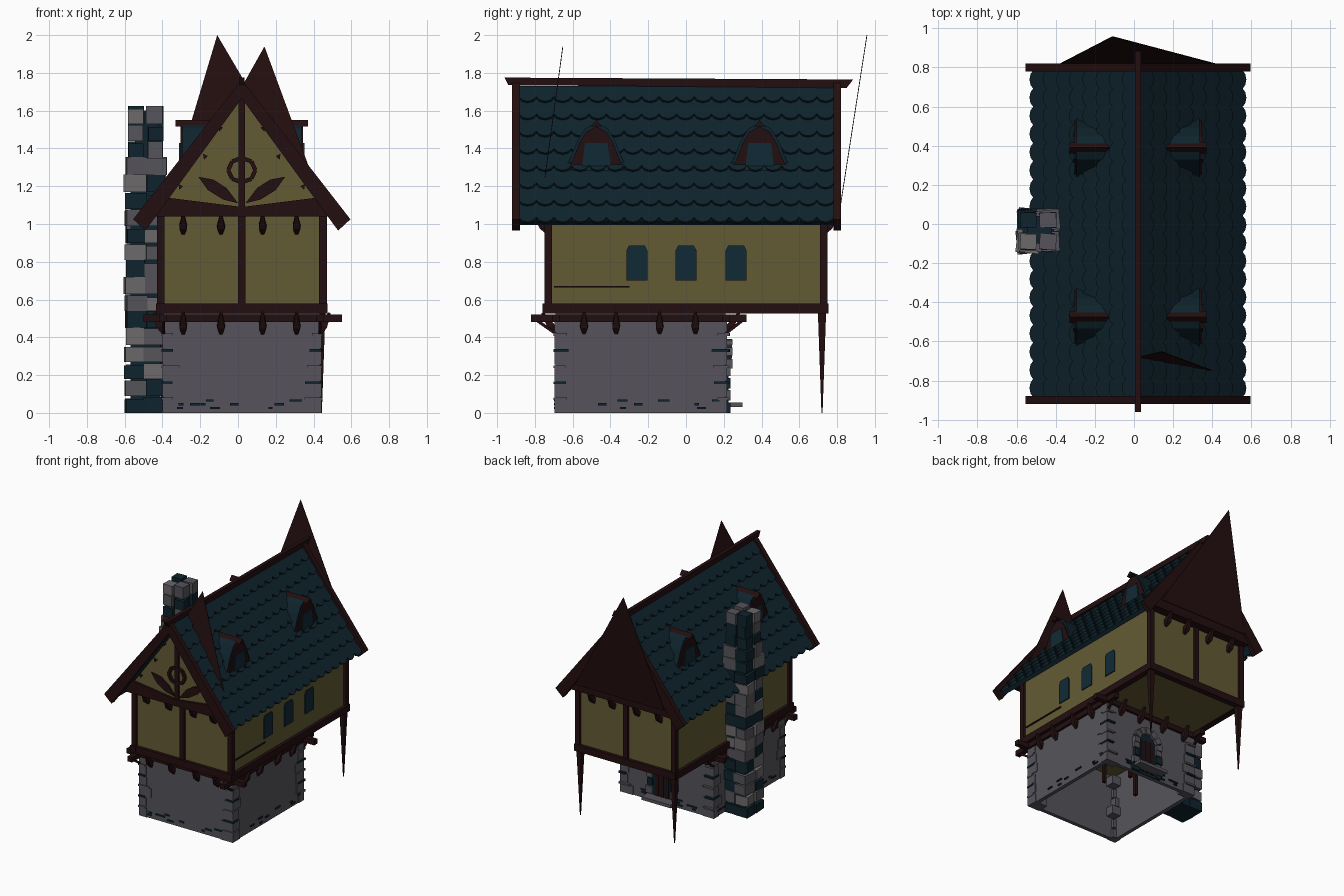
import bpy, bmesh, math, random
from mathutils import Vector, Matrix

random.seed(4)
if "Cube" in bpy.data.objects:
    bpy.data.objects.remove(bpy.data.objects["Cube"])


def material(name, *rgb):
    m = bpy.data.materials.new(name)
    m.use_nodes = True
    m.diffuse_color = (*rgb, 1)
    m.node_tree.nodes["Principled BSDF"].inputs["Base Color"].default_value = (*rgb, 1)
    return m


PLASTER = material("ochre plaster", .125, .105, .034)
STONE = material("grey stone", .092, .088, .104)
PALE = material("pale stone", .15, .14, .145)
WOOD = material("dark brown timber", .017, .0045, .005)
SLATE = material("dark teal slate", .0045, .017, .026)
GLASS = material("teal glass", .005, .023, .036)

CX = .02                      # ridge line
WALL_X, WALL_Y = (-.41, .45), (-.73, .73)
BASE_X, BASE_Y = (-.395, .435), (-.69, .21)
STRUT_X = (-.29, -.09, .13, .31)


class Part:
    """Collects simple solids into one named object."""

    def __init__(self, name, *mats):
        self.name, self.mats, self.bm = name, mats, bmesh.new()

    def solid(self, points, faces, mat=0):
        vs = [self.bm.verts.new(p) for p in points]
        for f in faces:
            self.bm.faces.new([vs[i] for i in f]).material_index = mat

    def box(self, xs, ys, zs, mat=0, turn=0):
        mid = Vector([sum(r) / 2 for r in (xs, ys, zs)])
        size = [abs(r[1] - r[0]) for r in (xs, ys, zs)]
        matrix = Matrix.Translation(mid) @ Matrix.Rotation(turn, 4, 'Z') @ Matrix.Diagonal((*size, 1))
        made = bmesh.ops.create_cube(self.bm, size=1, matrix=matrix)
        for f in {f for v in made["verts"] for f in v.link_faces}:
            f.material_index = mat

    def prism(self, axis, profile, lo, hi, mat=0):
        """Extrude an (across, z) profile along x or y."""
        n = len(profile)
        pts = [(d, a, z) if axis == 'x' else (a, d, z) for d in (lo, hi) for a, z in profile]
        sides = [(i, (i + 1) % n, n + (i + 1) % n, n + i) for i in range(n)]
        self.solid(pts, [range(n), range(2 * n - 1, n - 1, -1)] + sides, mat)

    def taper(self, a, b, ra, rb, mat=0):
        """Square bar from a to b with changing half width."""
        a, b = Vector(a), Vector(b)
        q = (b - a).to_track_quat('Z', 'Y')
        ring = [(-1, -1), (1, -1), (1, 1), (-1, 1)]
        pts = [p + q @ Vector((u * r, v * r, 0)) for p, r in ((a, ra), (b, rb)) for u, v in ring]
        sides = [(i, (i + 1) % 4, 4 + (i + 1) % 4, 4 + i) for i in range(4)]
        self.solid(pts, [(3, 2, 1, 0), (4, 5, 6, 7)] + sides, mat)

    def done(self):
        bmesh.ops.recalc_face_normals(self.bm, faces=self.bm.faces)
        me = bpy.data.meshes.new(self.name)
        self.bm.to_mesh(me)
        self.bm.free()
        for m in self.mats:
            me.materials.append(m)
        ob = bpy.data.objects.new(self.name, me)
        bpy.context.collection.objects.link(ob)


def mirrored(profile):
    return [(2 * CX - x, z) for x, z in profile]


# Stone ground floor: four thin walls, open below
p = Part("ground_floor_walls", STONE)
t = .03
for x in (BASE_X[0], BASE_X[1] - t):
    p.box((x, x + t), BASE_Y, (0, .53))
for y in (BASE_Y[0], BASE_Y[1] - t):
    p.box((BASE_X[0] + t, BASE_X[1] - t), (y, y + t), (0, .53))
p.done()

# Corner stones and loose shards along the foot
p = Part("corner_stones", STONE, SLATE)
for i, x in enumerate(BASE_X):
    for j, y in enumerate(BASE_Y):
        sx, sy = 1 - 2 * i, 1 - 2 * j
        for k in range(6):
            z, a, b = k * .085, random.uniform(.05, .11), random.uniform(.05, .11)
            p.box((x - sx * .006, x + sx * a), (y - sy * .006, y + sy * b), (z, z + .07))
            out = .02 if j else .01
            p.box((x - sx * .01, x + sx * a * .8), (y - sy * out, y + sy * b * .7),
                  (z + .068, z + .082), k % 2, random.uniform(-.06, .06))
for k in range(22):
    z, w = random.choice((.02, .04, .06)), random.uniform(.02, .06)
    x, y = random.uniform(-.34, .34), random.uniform(-.62, .14)
    wall_y, wall_x = random.choice(BASE_Y), random.choice(BASE_X)
    p.box((x, x + w), (wall_y - .008, wall_y + .008), (z, z + .012), 1)
    p.box((wall_x - .008, wall_x + .008), (y, y + w), (z, z + .012), 1)
p.done()

# Arched back door with stone surround and step
p = Part("back_door", WOOD, SLATE, STONE)
dx, back = .06, BASE_Y[1]
arch = [(dx + .085 * math.cos(math.pi * i / 8), .26 + .085 * math.sin(math.pi * i / 8)) for i in range(9)]
p.prism('y', [(dx - .085, 0)] + arch[::-1] + [(dx + .085, 0)], back, back + .008, 1)
for s in (-1, 0, 1):
    p.box((dx + s * .045 - .015, dx + s * .045 + .015), (back, back + .014), (.02, .29))
for i in range(7):
    a = math.pi * i / 6
    c, s = math.cos(a), math.sin(a)
    p.taper((dx + .08 * c, back + .01, .26 + .08 * s), (dx + .13 * c, back + .01, .26 + .13 * s), .02, .025, 2)
for s in (-1, 1):
    for k in range(4):
        p.box((dx + s * .08, dx + s * random.uniform(.12, .15)), (back, back + .025),
              (k * .065, k * .065 + .055), 2 if k % 2 else 1)
p.box((dx - .13, dx + .13), (back, back + .09), (.03, .055), 2)
p.done()

# Plastered upper floor
p = Part("upper_floor", PLASTER)
p.box(WALL_X, WALL_Y, (.53, 1.08))
p.done()

# Timber frame: sill ring, posts, joist ends, inner and hanging posts
p = Part("timber_frame", WOOD)
for x in WALL_X:
    p.box((x - .025, x + .025), (-.76, .74), (.525, .58))
    for y in WALL_Y:
        p.box((x - .02, x + .02), (y - .02, y + .02), (.55, 1.1))
    p.taper((x * .98, .72, .54), (x * .98, .72, 0), .022, .003)
for y in WALL_Y:
    p.box((-.43, .475), (y - .025, y + .025), (.525, .58))
    p.box((CX - .02, CX + .02), (y - .018, y + .018), (.55, 1.08))
for x in BASE_X:
    p.box((x - .02, x + .02), (-.82, .32), (.48, .52))
for y in BASE_Y:
    p.box((-.5, .55), (y - .02, y + .02), (.48, .52))
for x, y in ((-.1, -.1), (.2, -.1), (.1, .08)):
    p.box((x, x + .025), (y, y + .025), (.02, .53))
p.box((.45, .458), (-.7, -.3), (.663, .673))
p.done()

# Small struts flaring out under each overhang
p = Part("struts", WOOD)


def strut(foot, head):
    mid = Vector(foot).lerp(Vector(head), .35)
    p.taper(foot, mid, .008, .02)
    p.taper(mid, head, .02, .007)


for x in STRUT_X:
    for y, s in ((BASE_Y[0], -1), (BASE_Y[1], 1)):
        strut((x, y, .42), (x, y + s * .07, .53))
    for y, s in ((WALL_Y[0], -1), (WALL_Y[1], 1)):
        strut((x, y, .95), (x, y + s * .075, 1.05))
for y in (-.54, -.37, -.14, .05):
    for x, s in ((BASE_X[0], -1), (BASE_X[1], 1)):
        strut((x, y, .42), (x + s * .05, y, .53))
for x in BASE_X:
    p.taper((x, -.69, .42), (x, -.79, .49), .008, .008)
    p.taper((x, .21, .42), (x, .3, .49), .008, .008)
p.done()

# Three arched windows on the left wall
p = Part("side_windows", GLASS)
for y in (-.26, 0, .265):
    p.prism('x', [(y - .055, .7), (y + .055, .7), (y + .055, .86), (y + .042, .885),
                  (y - .042, .885), (y - .055, .86)], .45, .458)
p.done()

# Jettied front gable with timber ornament
p = Part("front_gable", PLASTER, WOOD)
p.prism('y', [(-.43, 1.05), (.47, 1.05), (CX, 1.67)], -.8, -.775)
p.box((-.43, .47), (-.8, -.73), (1.04, 1.07), 1)
p.prism('y', [(-.44, 1.04), (.48, 1.04), (.42, 1.14), (CX, 1.09), (-.38, 1.14)], -.82, -.795, 1)
p.box((CX - .017, CX + .017), (-.815, -.795), (1.08, 1.67), 1)
leaf = [(.04, 1.11), (.1, 1.19), (.17, 1.235), (.25, 1.25), (.2, 1.18), (.12, 1.13)]
chips = [[(x, z), (x + .025, z + .012), (x + .02, z - .02)] for x, z in ((.12, 1.51), (.2, 1.36), (.33, 1.2))]
for shape in [leaf] + chips:
    p.prism('y', shape, -.812, -.795, 1)
    p.prism('y', mirrored(shape), -.812, -.795, 1)
ring = [Vector((CX + .072 * math.cos(i * math.pi / 4), -.81, 1.285 + .065 * math.sin(i * math.pi / 4))) for i in range(8)]
for i in range(8):
    p.taper(ring[i - 1], ring[i], .011, .011, 1)
p.done()

# Tall leaning gable sheets
p = Part("gable_sheets", WOOD)
for base, apex in (([(-.38, .82, 1.1), (.42, .82, 1.1)], (-.11, .96, 2)),
                   ([(-.33, -.765, 1.1), (.45, -.765, 1.1)], (.14, -.65, 1.94))):
    tri = [Vector(v) for v in base + [apex]]
    pts = tri + [v - Vector((0, .004, 0)) for v in tri]
    p.solid(pts, [(0, 1, 2), (5, 4, 3), (0, 3, 4, 1), (1, 4, 5, 2), (2, 5, 3, 0)])
p.prism('y', [(-.44, 1.04), (.48, 1.04), (CX, 1.68)], .785, .8)
p.box((-.43, .47), (.73, .8), (1.04, 1.07))
p.done()

# Roof slabs covered in scalloped tile courses
p = Part("roof_tiles", SLATE)
ROWS, COLS = 8, 18
Y0, Y1 = -.885, .785
p.prism('y', [(CX, 1.725), (.545, 1.015), (.52, .995), (CX, 1.675), (2 * CX - .52, .995), (2 * CX - .545, 1.015)], Y0, Y1)
for side in (-1, 1):
    def on_roof(y, s, lift):
        return (CX + side * (.54 * (1 - s) + .8 * lift), y, 1 + .73 * s + .6 * lift)
    for r in range(ROWS):
        for c in range(COLS):
            w = (Y1 - Y0) / COLS
            y, s = Y0 + c * w, r / ROWS
            low = [(0, .035), (.2, .01), (.5, 0), (.8, .01), (1, .035)]
            edge = [on_roof(y + u * w, s + d, .018) for u, d in low]
            top = [on_roof(y + u * w, min(s + 1.1 / ROWS, 1), .002) for u in (1, 0)]
            under = [on_roof(y + u * w, s + d, -.002) for u, d in low]
            p.solid(edge + top + under, [range(7)] + [(i + 1, i, 7 + i, 8 + i) for i in range(4)])
p.done()

# Barge boards and ridge beam
p = Part("barge_boards_and_ridge", WOOD)
board = [(CX, 1.765), (.595, 1.025), (.53, .965), (CX, 1.665)]
for lo, hi in ((-.92, -.88), (.78, .82)):
    p.prism('y', board, lo, hi)
    p.prism('y', mirrored(board), lo, hi)
p.prism('x', [(-.96, 1.775), (.885, 1.765), (.85, 1.72), (-.94, 1.735)], CX - .015, CX + .015)
p.done()

# Four flared dormers
p = Part("dormers", SLATE, WOOD, GLASS)
half = [(.19, 1.27), (.14, 1.34), (.1, 1.44), (.06, 1.505)]
for side in (-1, 1):
    for y in (-.475, .39):
        def at(x):
            return CX + side * x
        outline = [(y + a, z) for a, z in half] + [(y, 1.535)] + [(y - a, z) for a, z in half[::-1]]
        p.prism('x', outline, at(.1), at(.315))
        inset = [(y + (a - y) * .9, 1.27 + (z - 1.27) * .93) for a, z in outline]
        p.prism('x', inset, at(.3), at(.325), 1)
        p.prism('x', [(y - .08, 1.27), (y + .08, 1.27), (y + .06, 1.43), (y - .06, 1.43)], at(.32), at(.332), 2)
        p.prism('x', [(y - .03, 1.515), (y + .03, 1.515), (y, 1.55)], at(.13), at(.35), 1)
p.done()

# Chimney of rough stacked blocks
p = Part("chimney", SLATE, STONE, PALE)
p.box((-.57, -.41), (-.12, .06), (0, 1.34))
p.box((-.545, -.42), (-.1, .04), (1.3, 1.6))
for k in range(18):
    z, grow = k * .09, .026 if k < 15 else .008
    for i in range(4):
        cx, cy = -.49 + (.05 if i % 2 else -.05), -.035 + (.055 if i > 1 else -.055)
        w, d = .035 + random.uniform(.4, 1) * grow, .035 + random.uniform(.4, 1) * grow
        mat = random.choice((0, 0, 1, 1, 2)) if k else 0
        p.box((cx - w, cx + w), (cy - d, cy + d), (z, z + random.uniform(.07, .095)), mat, random.uniform(-.12, .12))
p.done()
